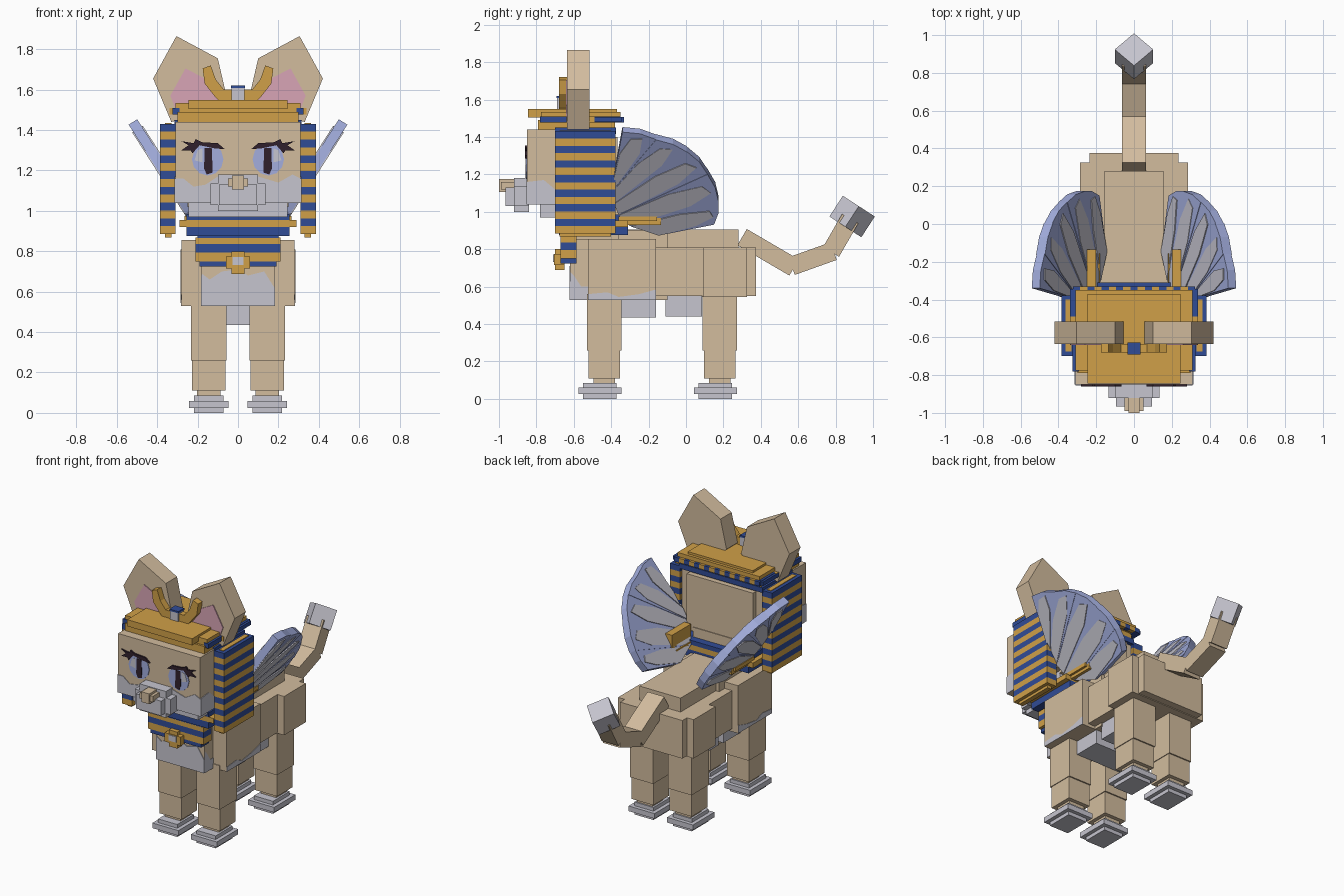
import bpy, math
from mathutils import Vector, Matrix


def paint(name, r, g, b):
    m = bpy.data.materials.new(name)
    lin = [((c / 255 + 0.055) / 1.055) ** 2.4 for c in (r, g, b)]
    m.diffuse_color = (*lin, 1)
    return m


TAN = paint("tan fur", 210, 188, 158)
GREY = paint("pale grey", 198, 197, 207)
GOLD = paint("gold", 208, 160, 72)
BLUE = paint("deep blue", 48, 76, 150)
LAV = paint("lavender", 163, 174, 222)
PINK = paint("pink", 216, 165, 182)
DARK = paint("dark lash", 48, 32, 44)


def mesh(name, verts, faces, mat):
    me = bpy.data.meshes.new(name)
    me.from_pydata([tuple(v) for v in verts], [], faces)
    me.materials.append(mat)
    ob = bpy.data.objects.new(name, me)
    bpy.context.collection.objects.link(ob)
    # consistent outward normals
    import bmesh
    bm = bmesh.new()
    bm.from_mesh(me)
    bmesh.ops.recalc_face_normals(bm, faces=bm.faces)
    bm.to_mesh(me)
    bm.free()
    return ob


def prism(name, pts, mat, place, a, b):
    """Extrude a 2D outline between depths a and b; place maps (u, v, depth) to 3D."""
    n = len(pts)
    verts = [place(u, v, d) for d in (a, b) for u, v in pts]
    faces = [list(range(n)), list(range(n, 2 * n))]
    faces += [[i, (i + 1) % n, (i + 1) % n + n, i + n] for i in range(n)]
    return mesh(name, verts, faces, mat)


def front(u, v, d):
    return (u, d, v)


def side(u, v, d):
    return (d, u, v)


def box(name, x, y, z, mat):
    return prism(name, [(x[0], z[0]), (x[1], z[0]), (x[1], z[1]), (x[0], z[1])], mat, front, *y)


def mid(name, hx, y, z, mat):
    return box(name, (-hx, hx), y, z, mat)


def flip(pts, s):
    return [(s * u, v) for u, v in pts]


def sx(s, a, b):
    return tuple(sorted((s * a, s * b)))


# Body
mid("chest_core", 0.18, (-0.62, -0.10), (0.53, 0.90), TAN)
mid("chest", 0.28, (-0.525, -0.16), (0.53, 0.855), TAN)
mid("spine", 0.155, (-0.345, 0.28), (0.545, 0.905), TAN)
mid("waist", 0.235, (-0.17, 0.10), (0.55, 0.81), TAN)
mid("rump", 0.235, (0.05, 0.375), (0.55, 0.81), TAN)
mid("hips", 0.285, (0.09, 0.325), (0.545, 0.81), TAN)
mid("front_belly", 0.17, (-0.345, -0.16), (0.435, 0.54), GREY)
mid("rear_belly", 0.17, (-0.11, 0.085), (0.44, 0.555), GREY)
mid("neck", 0.2, (-0.6, -0.36), (0.85, 1.05), TAN)

# Pale chest markings
prism("chest_patch", [(-.18, .53), (.18, .53), (.18, .62), (.13, .70), (.05, .68), (0, .71),
                      (-.08, .70), (-.14, .66), (-.18, .69)], GREY, front, -0.624, -0.618)
for s in (1, -1):
    prism("flank_patch", [(-.525, .53), (-.16, .53), (-.16, .585), (-.25, .56), (-.36, .545),
                          (-.42, .57), (-.525, .56)], GREY, side, s * 0.278, s * 0.283)
    prism("chest_side_patch", [(-.62, .53), (-.525, .53), (-.525, .60), (-.56, .60), (-.60, .66),
                               (-.62, .68)], GREY, side, s * 0.178, s * 0.183)

# Legs and paws
for s in (1, -1):
    for tag, cy in (("front", -0.4375), ("rear", 0.18)):
        def block(name, hx, hy, z, mat, dy=0.0):
            box(f"{tag}_{name}", sx(s, 0.145 - hx, 0.145 + hx), (cy + dy - hy, cy + dy + hy), z, mat)
        block("upper_leg", 0.088, 0.093, (0.26, 0.56), TAN)
        block("lower_leg", 0.083, 0.084, (0.11, 0.26), TAN)
        block("ankle", 0.058, 0.058, (0.07, 0.12), TAN)
        block("paw", 0.072, 0.09, (0.0, 0.085), GREY, -0.023)
        block("paw_rim", 0.098, 0.115, (0.025, 0.06), GREY, -0.023)

# Tail segments and tuft
path = [(0.30, 0.865), (0.565, 0.71), (0.775, 0.785), (0.87, 0.95)]
for (y0, z0), (y1, z1) in zip(path, path[1:]):
    d = Vector((y1 - y0, z1 - z0)).normalized()
    n = Vector((-d.y, d.x)) * 0.05
    a, b = Vector((y0, z0)), Vector((y1, z1)) + d * 0.015
    prism("tail_segment", [a + n, b + n, b - n, a - n], TAN, side, -0.063, 0.063)
for k in (0.066, 0.072):
    tuft = mid("tail_tuft", k, (-k, k), (-0.066, 0.066), GREY)
    tuft.data.transform(Matrix.Translation((0, 0.888, 0.975)) @ Matrix.Rotation(math.radians(-33), 4, 'X')
                        @ Matrix.Rotation(math.radians(45), 4, 'Z'))

# Head
mid("head", 0.31, (-0.85, -0.40), (1.04, 1.44), TAN)
mid("head_back", 0.25, (-0.42, -0.365), (1.02, 1.40), TAN)
mid("jaw", 0.245, (-0.78, -0.42), (0.97, 1.06), GREY)
mid("muzzle_wide", 0.135, (-0.92, -0.84), (1.03, 1.135), GREY)
mid("muzzle_tall", 0.10, (-0.92, -0.84), (1.0, 1.18), GREY)
mid("muzzle_front", 0.095, (-0.965, -0.91), (1.03, 1.13), GREY)
mid("nose", 0.05, (-0.99, -0.915), (1.12, 1.16), TAN)
mid("nose_core", 0.03, (-1.0, -0.915), (1.105, 1.175), TAN)
prism("face_patch", [(-.31, 1.04), (.31, 1.04), (.31, 1.16), (.27, 1.18), (.20, 1.14), (.10, 1.17),
                     (-.10, 1.17), (-.16, 1.13), (-.22, 1.12), (-.27, 1.16), (-.31, 1.16)],
      GREY, front, -0.854, -0.848)

for s in (1, -1):
    prism("cheek_patch", [(-.85, 1.04), (-.70, 1.04), (-.70, 1.12), (-.76, 1.17), (-.85, 1.16)],
          GREY, side, s * 0.308, s * 0.314)
    # Eyes: iris, pupil, shine and lashes as thin plates
    eye = [(0.15 + 0.078 * math.cos(t * math.pi / 6), 1.255 + 0.08 * math.sin(t * math.pi / 6))
           for t in range(12)]
    prism("iris", flip(eye, s), LAV, front, -0.855, -0.848)
    prism("eye_shine", flip([(.175, 1.24), (.215, 1.25), (.20, 1.30), (.175, 1.31)], s),
          GREY, front, -0.857, -0.85)
    prism("pupil", flip([(.125, 1.19), (.155, 1.18), (.168, 1.21), (.165, 1.31), (.13, 1.31)], s),
          DARK, front, -0.858, -0.85)
    prism("lashes", flip([(.065, 1.305), (.12, 1.31), (.19, 1.325), (.225, 1.285), (.235, 1.30), (.28, 1.30),
                          (.245, 1.325), (.28, 1.345), (.22, 1.335), (.21, 1.355), (.18, 1.34),
                          (.10, 1.335)], s), DARK, front, -0.86, -0.85)
    # Ears with pink insides
    prism("ear", flip([(.33, 1.44), (.42, 1.655), (.305, 1.865), (.10, 1.755), (.055, 1.56),
                       (.12, 1.50)], s), TAN, front, -0.635, -0.515)
    prism("ear_inside", flip([(.30, 1.48), (.335, 1.57), (.26, 1.705), (.115, 1.63), (.09, 1.55),
                              (.12, 1.50)], s), PINK, front, -0.641, -0.633)

# Headdress cap
mid("cap_top", 0.245, (-0.845, -0.37), (1.505, 1.55), GOLD)
mid("cap_base", 0.31, (-0.775, -0.35), (1.485, 1.535), GOLD)
mid("cap_band", 0.30, (-0.79, -0.38), (1.435, 1.49), GOLD)
mid("cap_lining", 0.315, (-0.70, -0.375), (1.415, 1.45), BLUE)
for i in range(17):
    x = -0.323 + 0.038 * i
    box("cap_back_trim", (x, x + 0.038), (-0.36, -0.332), (1.478, 1.508), (BLUE, GOLD)[i % 2])
for s in (1, -1):
    for i in range(3):
        y = -0.78 + 0.14 * i
        box("cap_side_trim", sx(s, 0.29, 0.325 + 0.015 * (i % 2)), (y, y + 0.15), (1.478, 1.51), (BLUE, GOLD)[i % 2])
    box("cap_side_rail", sx(s, 0.29, 0.34), (-0.52, -0.345), (1.48, 1.507), BLUE)

    # Striped side flaps
    n, z0, h = 14, 0.885, 0.039
    for i in range(n):
        box("flap_stripe", sx(s, 0.31, 0.385), (-0.70, -0.378), (z0 + h * i, z0 + h * (i + 1)),
            (GOLD, BLUE)[i % 2])
    box("flap_core", sx(s, 0.33, 0.362), (-0.675, -0.40), (0.867, 1.435), GOLD)

    # Collar shoulder bars
    box("collar_bar", sx(s, 0.20, 0.25), (-0.34, -0.135), (0.93, 1.08), GOLD)
    box("collar_bar_step", sx(s, 0.18, 0.265), (-0.36, -0.155), (0.95, 0.975), GOLD)

    # Crown horns
    prism("crown_horn", flip([(0, 1.54), (0, 1.60), (.07, 1.60), (.11, 1.65), (.135, 1.72), (.175, 1.705),
                              (.165, 1.63), (.11, 1.56), (.09, 1.54)], s), GOLD, front, -0.68, -0.635)

# Crown gem
mid("crown_gem", 0.032, (-0.69, -0.63), (1.545, 1.61), GREY)
mid("crown_gem_top", 0.034, (-0.692, -0.628), (1.608, 1.62), BLUE)

# Collar rings and bib
for hx, z, mat in ((0.255, (0.955, 0.985), BLUE), (0.29, (0.92, 0.955), GOLD), (0.255, (0.875, 0.92), BLUE)):
    mid("collar_ring", hx, (-0.68, -0.31), z, mat)
for hx, z, mat in ((0.20, (0.865, 0.91), BLUE), (0.21, (0.835, 0.868), GOLD), (0.21, (0.795, 0.835), BLUE),
                   (0.21, (0.75, 0.795), GOLD), (0.19, (0.725, 0.75), BLUE)):
    mid("bib_stripe", hx, (-0.67, -0.585), z, mat)
mid("emblem", 0.06, (-0.705, -0.65), (0.715, 0.775), GOLD)
mid("emblem_core", 0.032, (-0.70, -0.65), (0.688, 0.80), GOLD)
mid("emblem_gem", 0.028, (-0.711, -0.70), (0.732, 0.772), GREY)

# Fan wings: feathers lying in a sloped plane, with pale streaks on both faces
tips = [(-.34, 1.44), (-.16, 1.40), (.005, 1.335), (.115, 1.215), (.175, 1.065), (.15, .945)]
roots = [(-.385, 1.20), (-.39, 1.13), (-.385, 1.06), (-.36, 1.0), (-.30, .94), (-.14, .888)]
for s in (1, -1):
    def wing(y, z, d):
        return (s * (0.165 + 0.64 * (z - 0.885) + d * 0.84), y, z - d * 0.54)
    for i in range(5):
        t0, t1, r0, r1 = (Vector(p) for p in (tips[i], tips[i + 1], roots[i], roots[i + 1]))
        axis = ((t0 + t1) - (r0 + r1)).normalized() * 0.012
        k = 0.003 * (i % 2)
        prism("wing_feather", [r0, t0, t0.lerp(t1, 0.5) + axis, t1, r1], LAV, wing, -0.025 - k, 0.025 + k)
        streak = [r0.lerp(r1, .03), r0.lerp(t0, .55).lerp(r1.lerp(t1, .55), .08),
                  r0.lerp(t0, .90).lerp(r1.lerp(t1, .90), .30), r0.lerp(t0, .96).lerp(r1.lerp(t1, .96), .62),
                  r0.lerp(t0, .70).lerp(r1.lerp(t1, .70), .85), r0.lerp(r1, .97)]
        for a, b in ((0.024, 0.031), (-0.031, -0.024)):
            prism("feather_streak", streak, GREY, wing, a, b)
